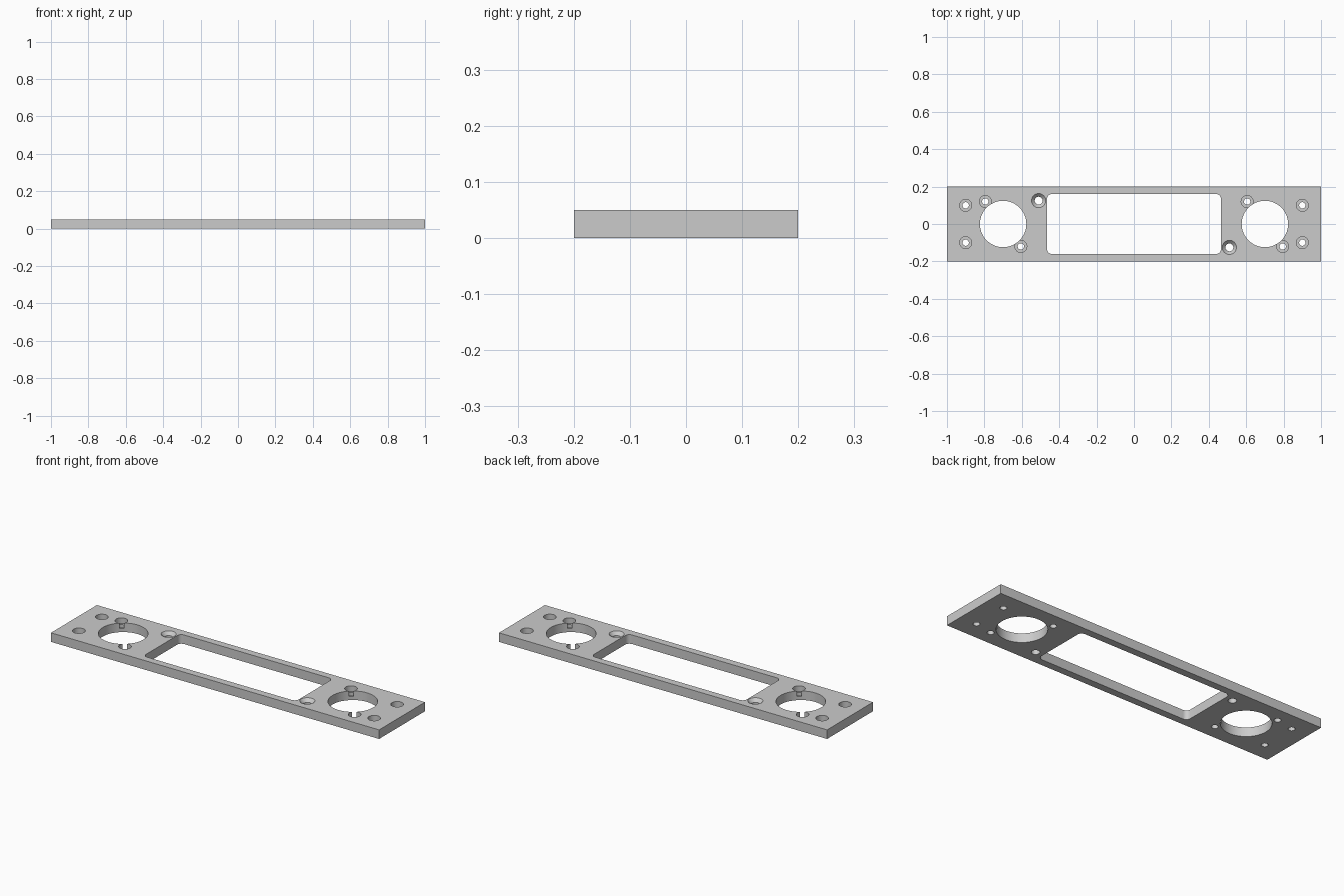
import bpy
import bmesh
from math import cos, sin, pi, radians
from mathutils import Matrix

if "Cube" in bpy.data.objects:
    bpy.data.objects.remove(bpy.data.objects["Cube"])

THICK = 0.05
LOW, TOP = -0.02, THICK + 0.02  # cutters pass beyond the plate

grey = bpy.data.materials.new("satin grey")
grey.use_nodes = True
colour = (0.6, 0.6, 0.6, 1)
grey.diffuse_color = colour
grey.node_tree.nodes["Principled BSDF"].inputs["Base Color"].default_value = colour


def add_box(bm, sx, sy, z0, z1):
    """Box centred on the origin in plan, from z0 to z1."""
    place = Matrix.Translation((0, 0, (z0 + z1) / 2)) @ Matrix.Diagonal((sx, sy, z1 - z0, 1))
    bmesh.ops.create_cube(bm, size=1, matrix=place)


def add_turned(bm, x, y, profile, sides=32):
    """Closed solid of revolution from (radius, z) points, bottom to top."""
    rings = [[bm.verts.new((x + r * cos(2 * pi * i / sides), y + r * sin(2 * pi * i / sides), z))
              for i in range(sides)] for r, z in profile]
    bm.faces.new(rings[0][::-1])
    bm.faces.new(rings[-1])
    for low, high in zip(rings, rings[1:]):
        for i in range(sides):
            j = (i + 1) % sides
            bm.faces.new((low[i], low[j], high[j], high[i]))


def make_object(name, bm):
    mesh = bpy.data.meshes.new(name)
    bm.to_mesh(mesh)
    bm.free()
    mesh.materials.append(grey)
    obj = bpy.data.objects.new(name, mesh)
    bpy.context.collection.objects.link(obj)
    return obj


def cut_away(target, name, bm):
    """Subtract the cutter solids from the target, then discard them."""
    cutter = make_object(name, bm)
    cutter.hide_render = True
    cut = target.modifiers.new(name, 'BOOLEAN')
    cut.operation = 'DIFFERENCE'
    cut.solver = 'EXACT'
    cut.object = cutter
    bpy.ops.object.modifier_apply(modifier=cut.name)
    bpy.data.objects.remove(cutter)


# Plate blank
bm = bmesh.new()
add_box(bm, 2, 0.4, 0, THICK)
plate = make_object("mounting_plate", bm)
bpy.ops.object.select_all(action='DESELECT')
plate.select_set(True)
bpy.context.view_layer.objects.active = plate

# Window with rounded corners, and the two large round openings
bm = bmesh.new()
add_box(bm, 0.93, 0.32, LOW, TOP)
uprights = [e for e in bm.edges if abs(e.verts[0].co.z - e.verts[1].co.z) > 0.01]
bmesh.ops.bevel(bm, geom=uprights, offset=0.025, segments=6, profile=0.5, affect='EDGES')
for x in (0.7, -0.7):
    add_turned(bm, x, 0, [(0.124, LOW), (0.124, TOP)], 64)
cut_away(plate, "opening_cutter", bm)

# Screw holes, a pattern that repeats after half a turn
counterbore = [(0.017, LOW), (0.017, 0.02), (0.032, 0.02), (0.032, TOP)]
countersink = [(0.021, LOW), (0.021, 0.032), (0.038, THICK), (0.038, TOP)]
bm = bmesh.new()
for s in (1, -1):
    add_turned(bm, 0.51 * s, -0.125 * s, countersink)
    for x, y in ((0.9, 0.1), (0.9, -0.1), (0.605, 0.12), (0.795, -0.12)):
        add_turned(bm, x * s, y * s, counterbore)
cut_away(plate, "screw_hole_cutter", bm)

bpy.ops.object.shade_smooth_by_angle(angle=radians(30))
